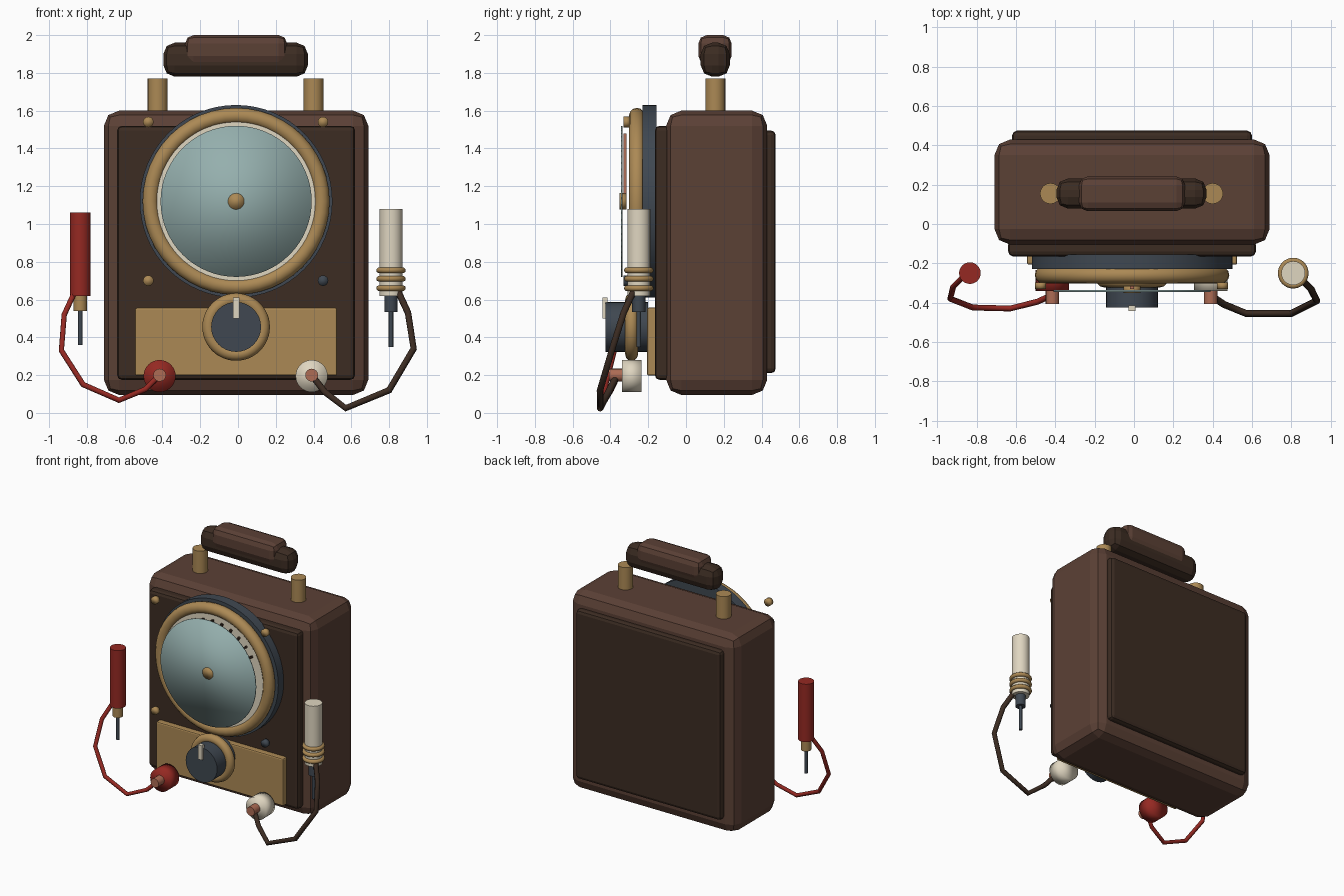
import bpy, math
from mathutils import Vector

cube = bpy.data.objects.get("Cube")
if cube:
    bpy.data.objects.remove(cube, do_unlink=True)


def material(name, r, g, b):
    m = bpy.data.materials.new(name)
    m.use_nodes = True
    m.diffuse_color = (r, g, b, 1)
    m.node_tree.nodes["Principled BSDF"].inputs["Base Color"].default_value = (r, g, b, 1)
    return m


BROWN = material("leather_brown", .105, .052, .036)
DARK = material("dark_brown", .045, .025, .016)
BRASS = material("brass", .41, .25, .09)
SLATE = material("slate", .05, .064, .082)
GLASS = material("pale_glass", .30, .43, .42)
CREAM = material("cream", .74, .67, .53)
RED = material("red", .30, .022, .016)
COPPER = material("copper", .42, .15, .09)


def finish(name, mat, smooth=None):
    ob = bpy.context.object
    ob.name = name
    ob.data.materials.append(mat)
    if smooth == "full":
        bpy.ops.object.shade_smooth()
    elif smooth:
        bpy.ops.object.shade_smooth_by_angle(angle=math.radians(40))
    return ob


def box(name, mat, lo, hi, bevel=0, segments=2):
    """Box between two corners with an optional faceted bevel."""
    lo, hi = Vector(lo), Vector(hi)
    bpy.ops.mesh.primitive_cube_add(size=1, location=(lo + hi) / 2)
    ob = bpy.context.object
    ob.scale = hi - lo
    bpy.ops.object.transform_apply(location=False, rotation=False, scale=True)
    if bevel:
        mod = ob.modifiers.new("Bevel", "BEVEL")
        mod.width, mod.segments = bevel, segments
    return finish(name, mat)


def rod(name, mat, x, y, radius, z0, z1, sides=24):
    """Upright cylinder."""
    bpy.ops.mesh.primitive_cylinder_add(vertices=sides, radius=radius, depth=z1 - z0,
                                        location=(x, y, (z0 + z1) / 2))
    return finish(name, mat, "angle")


def disc(name, mat, x, z, radius, y0, y1, sides=32, smooth="angle"):
    """Cylinder that faces the front."""
    bpy.ops.mesh.primitive_cylinder_add(vertices=sides, radius=radius, depth=y1 - y0,
                                        location=(x, (y0 + y1) / 2, z),
                                        rotation=(math.pi / 2, 0, 0))
    return finish(name, mat, smooth)


def ring(name, mat, loc, major, minor, facing=True):
    bpy.ops.mesh.primitive_torus_add(major_radius=major, minor_radius=minor,
                                     major_segments=48, minor_segments=12, location=loc,
                                     rotation=(math.pi / 2 if facing else 0, 0, 0))
    return finish(name, mat, "full")


def cable(name, mat, radius, points):
    cu = bpy.data.curves.new(name, "CURVE")
    cu.dimensions = "3D"
    cu.bevel_depth, cu.bevel_resolution, cu.use_fill_caps = radius, 2, True
    sp = cu.splines.new("POLY")
    sp.points.add(len(points) - 1)
    for p, co in zip(sp.points, points):
        p.co = (*co, 1)
    cu.materials.append(mat)
    bpy.context.collection.objects.link(bpy.data.objects.new(name, cu))


CX = -.01    # centre line of the case
DIAL_Z = 1.12

# Case with front and back panels
box("case", BROWN, (-.71, -.105, .095), (.69, .43, 1.6), .08)
box("front_panel", DARK, (-.64, -.165, .175), (.62, -.08, 1.52), .025)
box("back_panel", DARK, (-.62, .4, .21), (.6, .475, 1.495), .025)

# Carrying handle on two posts
for side, x in (("right", -.425), ("left", .4)):
    rod(side + "_handle_post", BRASS, x, .155, .053, 1.56, 1.77)
box("handle_core", DARK, (-.395, .078, 1.78), (.37, .232, 1.96), .06)
box("handle_grip", BROWN, (-.28, .065, 1.845), (.26, .242, 2.0), .045)

# Dial
disc("dial_base", SLATE, CX, DIAL_Z, .51, -.23, -.155, 64)
ring("dial_bezel", BRASS, (CX, -.26, DIAL_Z), .453, .042)
disc("dial_face", CREAM, CX, DIAL_Z, .42, -.285, -.22, 64)
for i in range(11):
    a = math.radians(30 + 12 * i)
    tick = box("dial_tick", DARK, (-.008, -.01, -.025), (.008, .01, .025))
    tick.location = (CX + .36 * math.cos(a), -.293, DIAL_Z + .36 * math.sin(a))
    tick.rotation_euler.y = math.pi / 2 - a
box("needle", COPPER, (CX - .01, -.33, DIAL_Z), (CX + .01, -.315, 1.48))
disc("dial_glass", GLASS, CX, DIAL_Z, .4, -.345, -.337, 64, "full")
disc("needle_hub", BRASS, CX, DIAL_Z, .043, -.352, -.315, 24, "full")

# Rivets
for x, z, mat in ((-.475, 1.54, BRASS), (.45, 1.54, BRASS),
                  (-.475, .7, BRASS), (.45, .7, SLATE)):
    disc("rivet", mat, x, z, .028, -.33, -.298, 16, "full")

# Control plate and knob
box("control_plate", BRASS, (-.545, -.207, .197), (.525, -.15, .557), .01)
ring("knob_ring", BRASS, (CX, -.288, .455), .145, .034)
disc("knob", SLATE, CX, .455, .132, -.425, -.2)
box("knob_pointer", CREAM, (-.027, -.443, .5), (.007, -.415, .61))

# Terminals
for side, x, mat in (("right", -.415, RED), ("left", .39, CREAM)):
    disc(side + "_terminal", mat, x, .195, .085, -.34, -.235, 32, "full")
    disc(side + "_terminal_stud", COPPER, x, .2, .034, -.408, -.335, 16)

# Red probe and cable
rod("red_probe_grip", RED, -.835, -.25, .055, .62, 1.06)
rod("red_probe_collar", BRASS, -.835, -.25, .036, .54, .62)
rod("red_probe_tip", SLATE, -.835, -.25, .012, .36, .54, 12)
cable("red_cable", RED, .015, [
    (-.415, -.36, .2), (-.49, -.395, .125), (-.63, -.43, .067), (-.82, -.425, .15),
    (-.935, -.38, .33), (-.92, -.32, .52), (-.86, -.26, .65)])

# Cream probe and cable
rod("cream_probe_grip", CREAM, .81, -.25, .061, .62, 1.08)
for z in (.66, .71, .755):
    ring("cream_probe_band", BRASS, (.81, -.25, z), .063, .015, False)
rod("cream_probe_collar", SLATE, .81, -.25, .035, .535, .62)
rod("cream_probe_tip", SLATE, .81, -.25, .012, .35, .54, 12)
cable("dark_cable", DARK, .018, [
    (.39, -.365, .2), (.46, -.41, .11), (.57, -.455, .025), (.8, -.455, .12),
    (.93, -.39, .34), (.9, -.33, .53), (.84, -.27, .66)])
